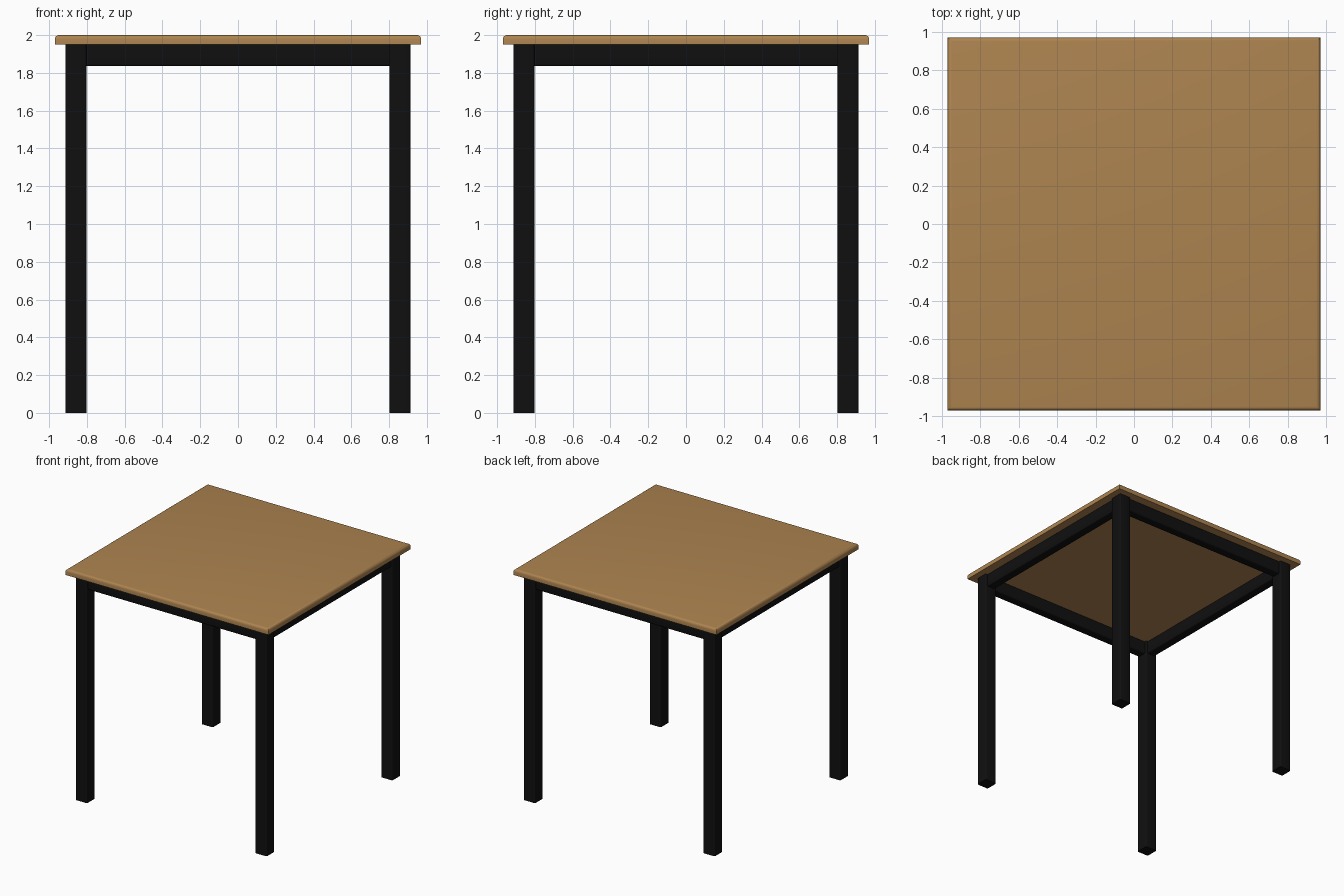
import bpy, bmesh

if "Cube" in bpy.data.objects:
    bpy.data.objects.remove(bpy.data.objects["Cube"])


def material(name, color):
    m = bpy.data.materials.new(name)
    m.diffuse_color = color
    m.use_nodes = True
    m.node_tree.nodes["Principled BSDF"].inputs["Base Color"].default_value = m.diffuse_color
    return m


wood = material("wood", (0.42, 0.23, 0.08, 1))
black = material("black_paint", (0.005, 0.005, 0.005, 1))


def box(name, lo, hi, mat, radius, pick, segments=3):
    """Box between two corners, rounding the edges chosen by pick."""
    bm = bmesh.new()
    bmesh.ops.create_cube(bm, size=1)
    for v in bm.verts:
        v.co = [(a + b) / 2 + c * (b - a) for a, b, c in zip(lo, hi, v.co)]
    bmesh.ops.bevel(bm, geom=[e for e in bm.edges if pick(e)], offset=radius,
                    segments=segments, profile=0.5, affect='EDGES')
    me = bpy.data.meshes.new(name)
    bm.to_mesh(me)
    bm.free()
    ob = bpy.data.objects.new(name, me)
    bpy.context.collection.objects.link(ob)
    me.materials.append(mat)
    bpy.ops.object.select_all(action='DESELECT')
    ob.select_set(True)
    bpy.context.view_layer.objects.active = ob
    bpy.ops.object.shade_smooth_by_angle(angle=0.7)
    return ob


def along(axis):
    return lambda e: abs(e.verts[0].co[axis] - e.verts[1].co[axis]) > 0.2


# Tabletop, rounded on its upper rim only
T = 0.97
box("tabletop", (-T, -T, 1.95), (T, T, 2.0), wood, 0.022,
    lambda e: all(v.co.z > 1.99 for v in e.verts), 4)

# Four square legs with softened corners
OUT, IN = 0.913, 0.803
for sx, xn in ((-1, "left"), (1, "right")):
    for sy, yn in ((-1, "front"), (1, "back")):
        xs = sorted((sx * IN, sx * OUT))
        ys = sorted((sy * IN, sy * OUT))
        box(f"{yn}_{xn}_leg", (xs[0], ys[0], 0), (xs[1], ys[1], 1.951),
            black, 0.01, along(2))

# Apron rails, slightly thinner than the legs
A, B = 0.818, 0.898
for s, xn, yn in ((-1, "left", "front"), (1, "right", "back")):
    a, b = sorted((s * A, s * B))
    box(f"{yn}_rail", (-0.82, a, 1.837), (0.82, b, 1.951), black, 0.01, along(0))
    box(f"{xn}_rail", (a, -0.82, 1.837), (b, 0.82, 1.951), black, 0.01, along(1))
